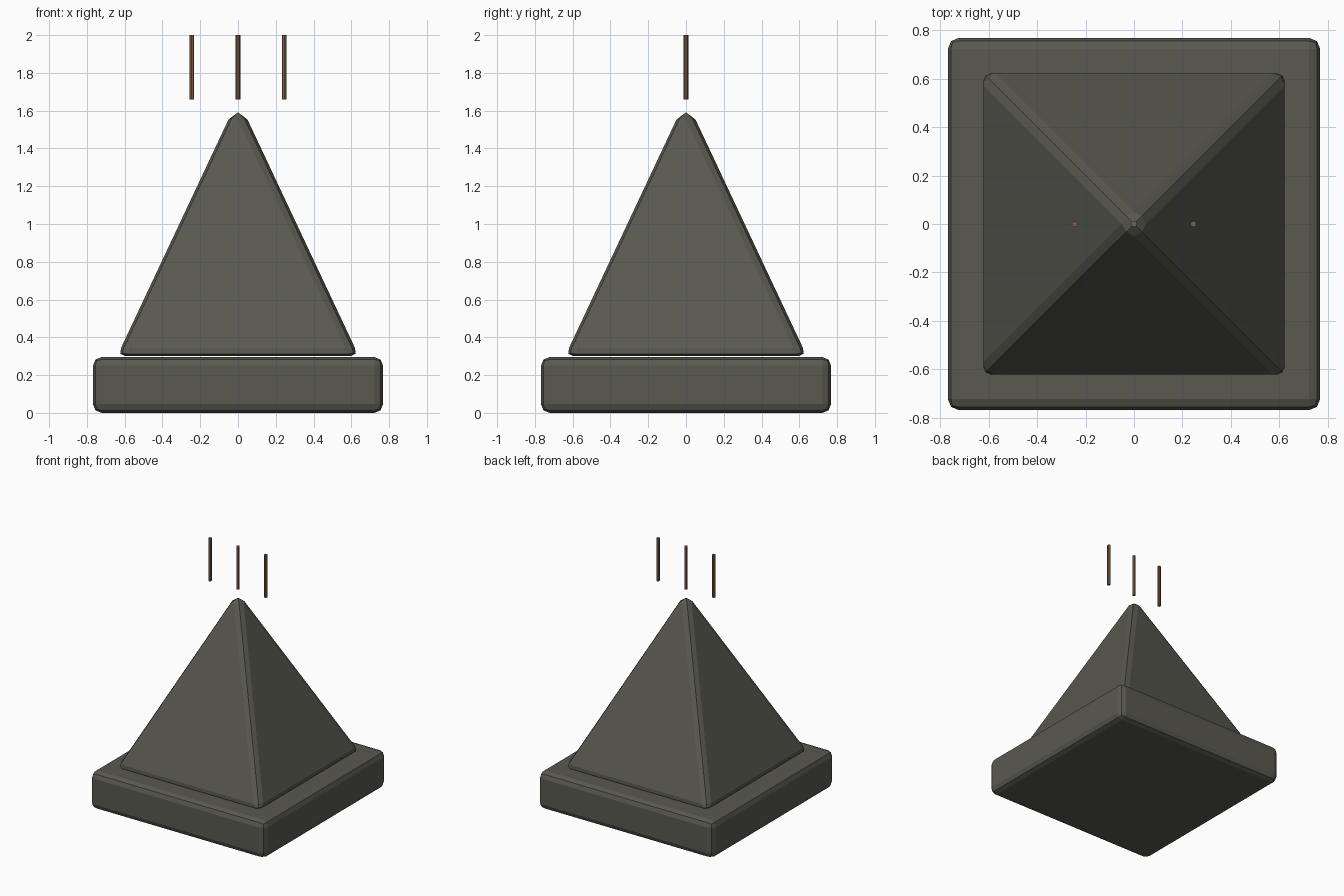
import bpy
from math import pi

default = bpy.data.objects.get("Cube")
if default:
    bpy.data.objects.remove(default, do_unlink=True)


def material(name, rgb):
    mat = bpy.data.materials.new(name)
    mat.use_nodes = True
    mat.diffuse_color = (*rgb, 1)
    mat.node_tree.nodes["Principled BSDF"].inputs["Base Color"].default_value = (*rgb, 1)
    return mat


stone = material("dark stone", (0.10, 0.10, 0.08))
copper = material("copper brown", (0.25, 0.12, 0.06))


def finish(obj, name, mat, bevel=0):
    obj.name = name
    obj.data.materials.append(mat)
    bpy.ops.object.transform_apply(location=False, rotation=True, scale=True)
    if bevel:
        mod = obj.modifiers.new("rounded edges", "BEVEL")
        mod.width = bevel
        mod.segments = 2
        mod.limit_method = "ANGLE"


# Square plinth
bpy.ops.mesh.primitive_cube_add(size=1, location=(0, 0, 0.148))
plinth = bpy.context.object
plinth.scale = (1.536, 1.536, 0.296)
finish(plinth, "plinth", stone, 0.046)

# Four-sided pyramid
bpy.ops.mesh.primitive_cone_add(vertices=4, radius1=0.64 * 2 ** 0.5, depth=1.36,
                                location=(0, 0, 0.98), rotation=(0, 0, pi / 4))
finish(bpy.context.object, "pyramid", stone, 0.046)

# Row of thin rods floating above the tip
for name, x in (("right", -0.245), ("middle", 0), ("left", 0.245)):
    bpy.ops.mesh.primitive_cylinder_add(vertices=8, radius=0.0123, depth=0.34,
                                        location=(x, 0, 1.83))
    finish(bpy.context.object, name + "_rod", copper)
